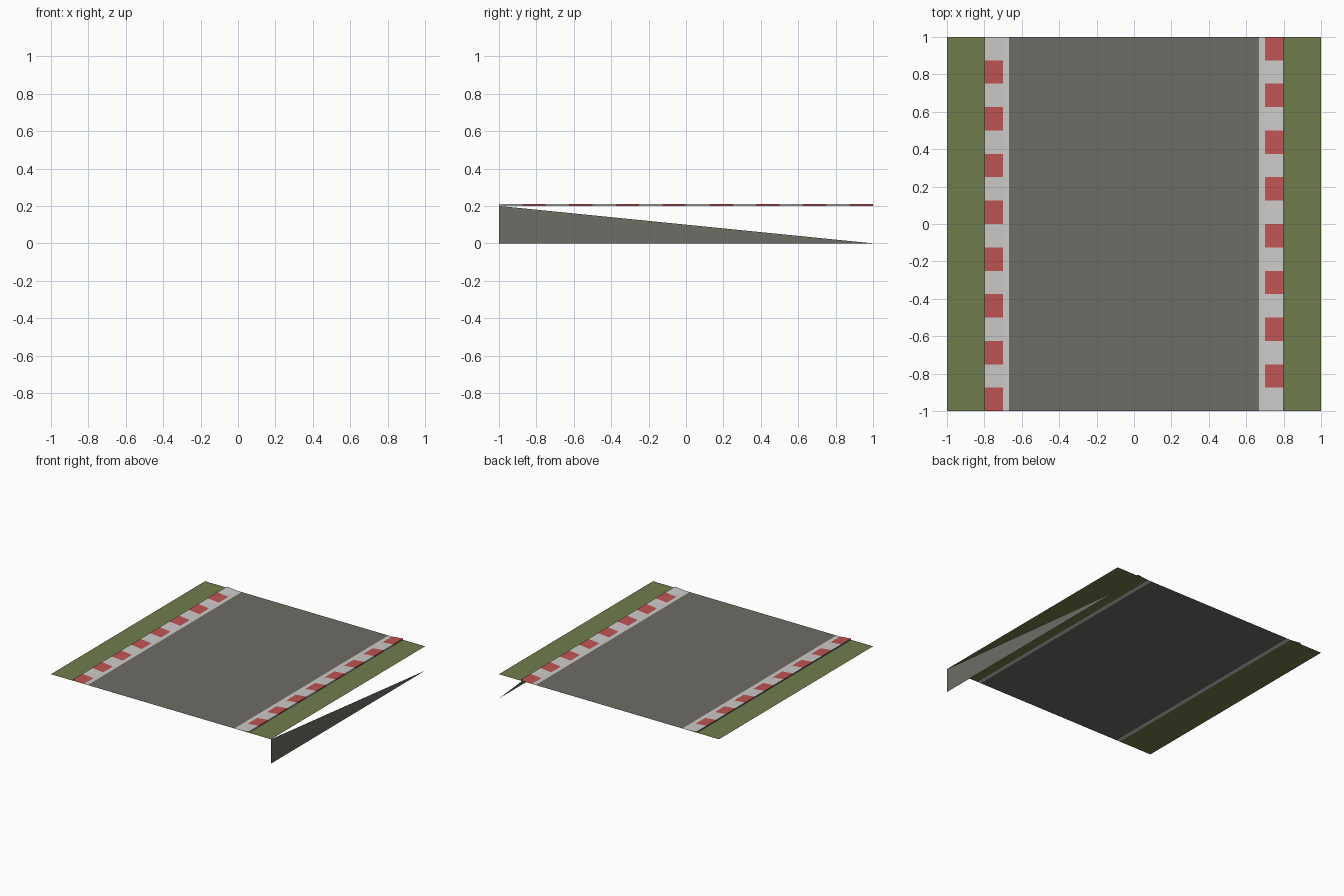
import bpy, bmesh

if "Cube" in bpy.data.objects:
    bpy.data.objects.remove(bpy.data.objects["Cube"])

H = 0.20      # road surface height
TOP = 0.21    # outer lip of the kerbs
SEGS = 16     # kerb blocks along the road


def mat(name, rgb):
    m = bpy.data.materials.new(name)
    m.diffuse_color = (*rgb, 1)
    m.use_nodes = True
    m.node_tree.nodes["Principled BSDF"].inputs["Base Color"].default_value = m.diffuse_color
    return m


ASPHALT = mat("asphalt_grey", (0.158, 0.150, 0.130))
GRASS = mat("grass_green", (0.160, 0.203, 0.072))
WHITE = mat("line_white", (0.610, 0.600, 0.585))
RED = mat("kerb_red", (0.530, 0.088, 0.088))


def build(name, polys, mats):
    """polys: list of (points, material index)"""
    bm = bmesh.new()
    for pts, mi in polys:
        f = bm.faces.new([bm.verts.new(p) for p in pts])
        f.material_index = mi
    bmesh.ops.remove_doubles(bm, verts=bm.verts, dist=1e-5)
    me = bpy.data.meshes.new(name)
    bm.to_mesh(me)
    bm.free()
    for m in mats:
        me.materials.append(m)
    ob = bpy.data.objects.new(name, me)
    bpy.context.collection.objects.link(ob)
    return ob


def strip(x0, x1, y0=-1, y1=1, z0=H, z1=H):
    """Upward-facing quad between two x positions"""
    if x0 > x1:
        x0, x1, z0, z1 = x1, x0, z1, z0
    return [(x0, y0, z0), (x1, y0, z0), (x1, y1, z1), (x0, y1, z0)]


def slope(s, y0, y1):
    """Kerb top rising outward"""
    p = [(s * 0.7, y0, H), (s * 0.8, y0, TOP), (s * 0.8, y1, TOP), (s * 0.7, y1, H)]
    return p if s > 0 else p[::-1]


def lip(s, y0, y1):
    """Vertical outer face of the kerb"""
    p = [(s * 0.8, y0, H), (s * 0.8, y1, H), (s * 0.8, y1, TOP), (s * 0.8, y0, TOP)]
    return p if s > 0 else p[::-1]


# road surface
build("road_surface", [(strip(-0.667, 0.667), 0)], [ASPHALT])

for side, s in (("left", -1), ("right", 1)):
    # grass verge and white edge line
    build(side + "_grass_verge", [(strip(s * 0.7, s * 1.0), 0)], [GRASS])
    build(side + "_edge_line", [(strip(s * 0.667, s * 0.7), 0)], [WHITE])

    # kerb with alternating red and white blocks, staggered per side
    polys = []
    for i in range(SEGS):
        y0, y1 = -1 + 2 * i / SEGS, -1 + 2 * (i + 1) / SEGS
        red = (i % 2 == 0) == (s < 0)
        c = 1 if red else 0
        polys.append((slope(s, y0, y1), c))
        polys.append((lip(s, y0, y1), 2 if s < 0 else c))
    build(side + "_kerb", polys, [WHITE, RED, ASPHALT])

# triangular support wall under the right edge
build("side_wall", [([(1, -1, 0), (1, 1, 0), (1, -1, H)], 0)], [ASPHALT])
